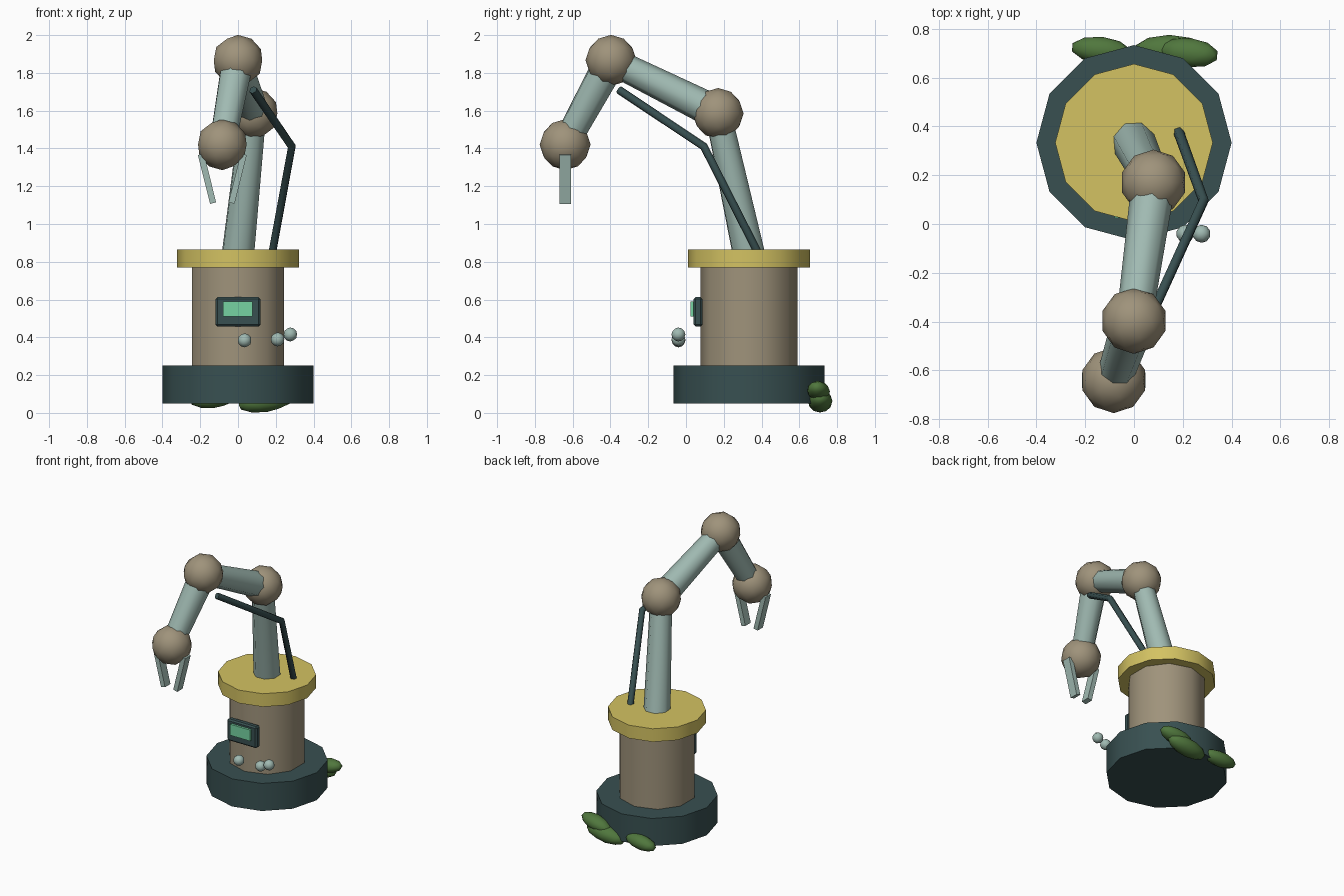
import bpy, bmesh, math
from mathutils import Vector, Matrix

cube = bpy.data.objects.get("Cube")
if cube:
    bpy.data.objects.remove(cube, do_unlink=True)


def material(name, r, g, b):
    lin = [((c / 255 + 0.055) / 1.055) ** 2.4 for c in (r, g, b)] + [1.0]
    m = bpy.data.materials.new(name)
    m.use_nodes = True
    m.diffuse_color = lin
    bsdf = next(n for n in m.node_tree.nodes if n.type == 'BSDF_PRINCIPLED')
    bsdf.inputs["Base Color"].default_value = lin
    return m


TEAL = material("dark_teal", 56, 80, 81)
YELLOW = material("warm_yellow", 211, 194, 98)
TAUPE = material("taupe", 159, 147, 123)
PALE = material("pale_blue_grey", 160, 186, 178)
LEAF = material("leaf_green", 80, 119, 61)
SCREEN = material("screen_green", 118, 212, 162)


def finish(name, bm, mat, smooth=True):
    me = bpy.data.meshes.new(name)
    bm.to_mesh(me)
    bm.free()
    me.materials.append(mat)
    if smooth:
        me.polygons.foreach_set("use_smooth", [True] * len(me.polygons))
        me.set_sharp_from_angle(angle=math.radians(50))
    ob = bpy.data.objects.new(name, me)
    bpy.context.scene.collection.objects.link(ob)
    return ob


def rod(name, a, b, r1, r2, sides, mat):
    """Tapered cylinder from point a to point b."""
    a, b = Vector(a), Vector(b)
    d = b - a
    turn = d.to_track_quat('Z', 'Y').to_matrix().to_4x4()
    if d.x == 0 and d.y == 0:
        turn = Matrix.Rotation(math.pi / 2, 4, 'Z')
    bm = bmesh.new()
    bmesh.ops.create_cone(bm, cap_ends=True, segments=sides, radius1=r1, radius2=r2,
                          depth=d.length, matrix=Matrix.Translation((a + b) / 2) @ turn)
    return finish(name, bm, mat)


def ball(name, centre, size, mat, tilt=0, yaw=0):
    bm = bmesh.new()
    mtx = (Matrix.Translation(centre) @ Matrix.Rotation(math.radians(yaw), 4, 'Z')
           @ Matrix.Rotation(math.radians(tilt), 4, 'Y') @ Matrix.Diagonal((*size, 1)))
    bmesh.ops.create_icosphere(bm, subdivisions=2, radius=1, matrix=mtx)
    return finish(name, bm, mat)


def box(name, centre, size, mat, tilt=0):
    bm = bmesh.new()
    mtx = (Matrix.Translation(centre) @ Matrix.Rotation(math.radians(tilt), 4, 'Y')
           @ Matrix.Diagonal((*size, 1)))
    bmesh.ops.create_cube(bm, size=1, matrix=mtx)
    return finish(name, bm, mat, smooth=False)


# Pedestal: base drum, column and turntable
CY = 0.333
rod("base", (0, CY, 0.05), (0, CY, 0.25), 0.4, 0.4, 12, TEAL)
column = rod("column", (0, CY, 0.24), (0, CY, 0.78), 0.257, 0.257, 10, TAUPE)
column.data.transform(Matrix.Translation((0, CY, 0)) @ Matrix.Rotation(math.pi / 2, 4, 'Z')
                      @ Matrix.Translation((0, -CY, 0)))
rod("turntable", (0, CY, 0.77), (0, CY, 0.865), 0.323, 0.323, 12, YELLOW)

# Jointed arm
joints = [Vector(p) for p in ((0, CY, 0.84), (0.08, 0.17, 1.585),
                              (0, -0.397, 1.866), (-0.083, -0.64, 1.42))]
names = ("lower", "middle", "upper")
for n, a, b in zip(names, joints, joints[1:]):
    rod(n + "_arm", a, b, 0.09, 0.073, 8, PALE)
    ball(n + "_joint", b, (0.135,) * 3, TAUPE)

# Gripper fingers leaning in towards each other
for side, n in ((-1, "right"), (1, "left")):
    box(n + "_finger", (-0.083 + side * 0.081, -0.64, 1.24), (0.033, 0.062, 0.266), PALE, side * 14)

# Bent cable beside the arm
curve = bpy.data.curves.new("cable", 'CURVE')
curve.dimensions = '3D'
curve.bevel_depth = 0.022
curve.bevel_resolution = 1
curve.use_fill_caps = True
spline = curve.splines.new('POLY')
path = ((0.18, 0.385, 0.84), (0.285, 0.095, 1.41), (0.08, -0.355, 1.71))
spline.points.add(len(path) - 1)
for point, co in zip(spline.points, path):
    point.co = (*co, 1)
curve.materials.append(TEAL)
bpy.context.scene.collection.objects.link(bpy.data.objects.new("cable", curve))

# Control panel with a raised display
frame = box("panel_frame", (0, 0.064, 0.535), (0.238, 0.046, 0.156), TEAL)
bevel = frame.modifiers.new("bevel", 'BEVEL')
bevel.width = 0.01
bevel.segments = 1
box("panel_display", (-0.001, 0.036, 0.55), (0.158, 0.022, 0.08), SCREEN)

# Small knobs in front of the column
for i, (x, z) in enumerate(((0.035, 0.384), (0.21, 0.389), (0.277, 0.415))):
    ball(f"knob_{i + 1}", (x, -0.04, z), (0.037,) * 3, PALE)

# Leaf clumps against the back of the base
ball("leaf_right", (-0.135, 0.712, 0.075), (0.125, 0.055, 0.05), LEAF, -5, -6)
ball("leaf_left_low", (0.145, 0.71, 0.062), (0.15, 0.065, 0.058), LEAF, -8, 0)
ball("leaf_left_high", (0.225, 0.702, 0.115), (0.125, 0.06, 0.05), LEAF, -12, -6)
